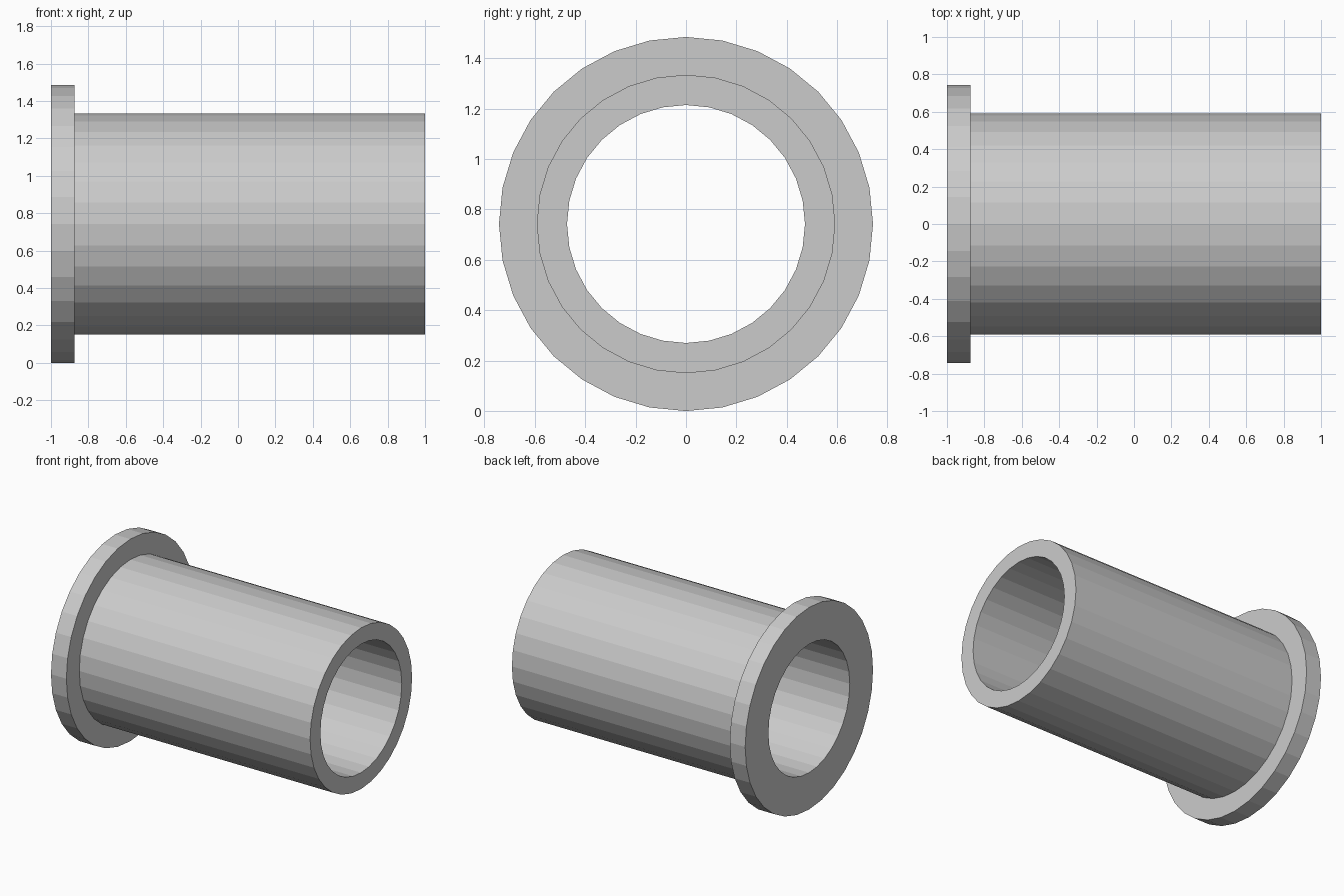
import bpy, bmesh
from math import sin, cos, tau

if "Cube" in bpy.data.objects:
    bpy.data.objects.remove(bpy.data.objects["Cube"])

SIDES = 32
R_FLANGE, R_TUBE, R_BORE = 0.742, 0.592, 0.472

# Closed half-section as (x, radius), going round the wall of the bushing
profile = [(-1, R_BORE), (-1, R_FLANGE), (-0.875, R_FLANGE),
           (-0.875, R_TUBE), (1, R_TUBE), (1, R_BORE)]

# Revolve the section about the x axis
bm = bmesh.new()
rings = [[bm.verts.new((x, r * sin(tau * i / SIDES), R_FLANGE + r * cos(tau * i / SIDES)))
          for x, r in profile] for i in range(SIDES)]
n = len(profile)
for i in range(SIDES):
    a, b = rings[i], rings[(i + 1) % SIDES]
    for j in range(n):
        k = (j + 1) % n
        bm.faces.new((a[j], a[k], b[k], b[j]))
bmesh.ops.recalc_face_normals(bm, faces=bm.faces)

# Flanged bushing, flat shaded
mesh = bpy.data.meshes.new("flanged_bushing")
bm.to_mesh(mesh)
bm.free()
bpy.context.collection.objects.link(bpy.data.objects.new("flanged_bushing", mesh))
